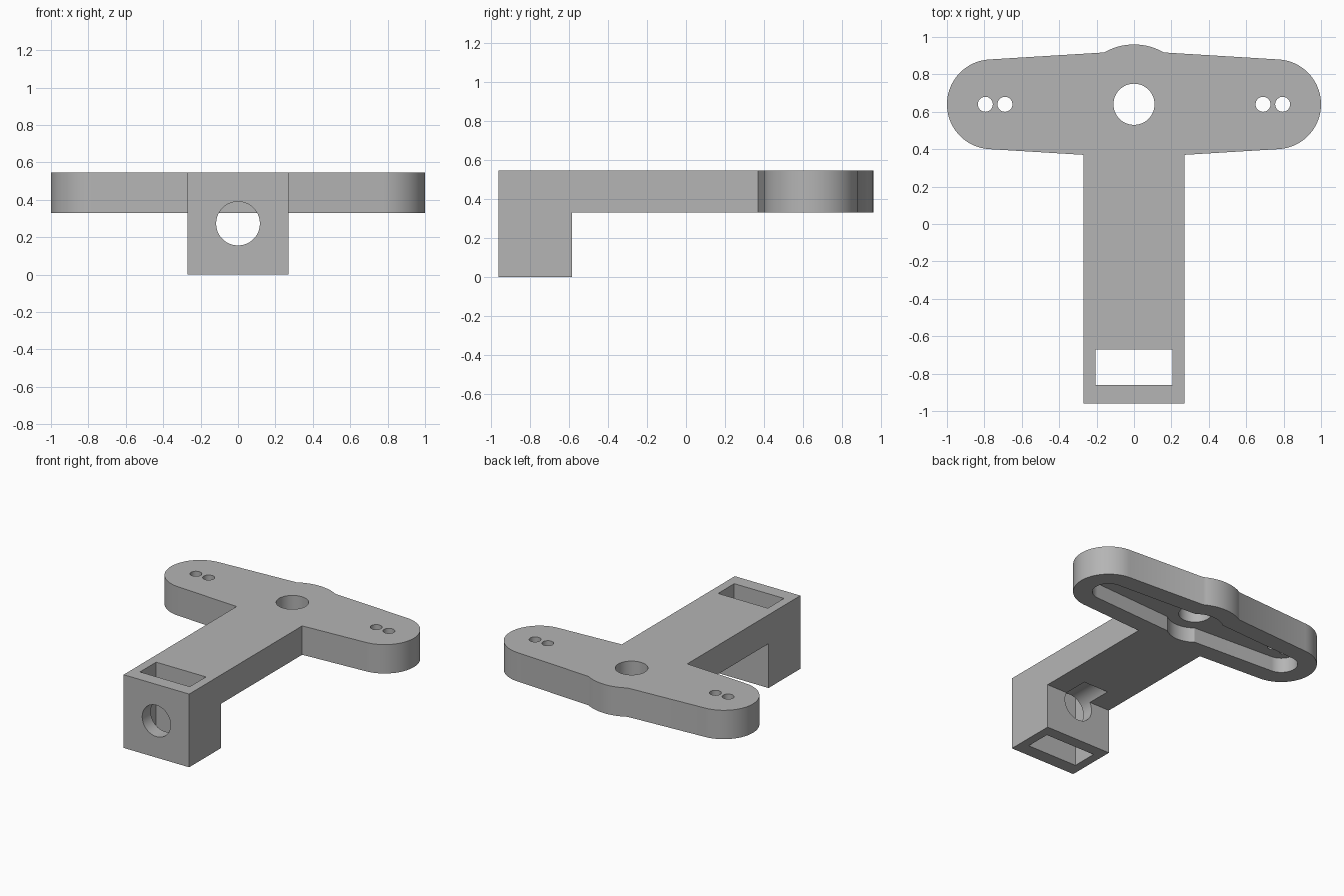
import bpy, bmesh
from math import sin, cos, pi, asin, radians
from mathutils import Vector

cube = bpy.data.objects.get("Cube")
if cube:
    bpy.data.objects.remove(cube)

grey = bpy.data.materials.new("plain grey")
grey.use_nodes = True
grey.diffuse_color = (0.46, 0.46, 0.46, 1)
grey.node_tree.nodes["Principled BSDF"].inputs["Base Color"].default_value = (0.46, 0.46, 0.46, 1)

BOTTOM, TOP = 0.33, 0.545     # plate heights
BAR_Y = 0.64                  # centre line of the crossbar
HALF_ARM = 0.27
FRONT = -0.96


def prism(name, points, direction):
    """Extrude a closed flat outline along a direction."""
    bm = bmesh.new()
    face = bm.faces.new([bm.verts.new(p) for p in points])
    out = bmesh.ops.extrude_face_region(bm, geom=[face])
    verts = [g for g in out["geom"] if isinstance(g, bmesh.types.BMVert)]
    bmesh.ops.translate(bm, verts=verts, vec=Vector(direction))
    bmesh.ops.recalc_face_normals(bm, faces=bm.faces)
    mesh = bpy.data.meshes.new(name)
    bm.to_mesh(mesh)
    bm.free()
    mesh.materials.append(grey)
    obj = bpy.data.objects.new(name, mesh)
    bpy.context.collection.objects.link(obj)
    return obj


def bar_outline(wall, z):
    """Tapered bar with round ends and a round hub, inset by a wall."""
    end, middle, hub = 0.24 - wall, 0.277 - wall, 0.32 - wall
    meet = asin(middle / hub)
    quarter = []
    for i in range(9):
        a = pi / 2 + (meet - pi / 2) * i / 8
        quarter.append((hub * cos(a), hub * sin(a)))
    for i in range(25):
        a = radians(87) * (1 - i / 24)
        quarter.append((0.76 + end * cos(a), end * sin(a)))
    half = quarter + [(x, -y) for x, y in reversed(quarter[:-1])]
    full = half + [(-x, y) for x, y in reversed(half[1:-1])]
    return [(x, y + BAR_Y, z) for x, y in full]


def circle(x, y, z, radius, upright=False, n=48):
    ring = [(radius * cos(2 * pi * i / n), radius * sin(2 * pi * i / n)) for i in range(n)]
    return [(x + u, y, z + v) if upright else (x + u, y + v, z) for u, v in ring]


def combine(target, tool, operation):
    mod = target.modifiers.new(operation.lower(), "BOOLEAN")
    mod.operation, mod.solver, mod.object = operation, "EXACT", tool
    tool.hide_render = True
    bpy.context.view_layer.objects.active = target
    bpy.ops.object.modifier_apply(modifier=mod.name)
    bpy.data.objects.remove(tool)


# Arm with its end block, as one L-shaped side profile
side = [(FRONT, 0), (-0.585, 0), (-0.585, BOTTOM), (0.5, BOTTOM), (0.5, TOP), (FRONT, TOP)]
bracket = prism("bracket", [(-HALF_ARM, y, z) for y, z in side], (2 * HALF_ARM, 0, 0))

# Crossbar
crossbar = prism("crossbar", bar_outline(0, BOTTOM), (0, 0, TOP - BOTTOM))
combine(bracket, crossbar, "UNION")

# Bar-shaped pocket under the crossbar
combine(bracket, prism("pocket", bar_outline(0.13, BOTTOM - 0.1), (0, 0, 0.21)), "DIFFERENCE")

# Hub hole and the pairs of screw holes
for x, radius in ((0, 0.11), (0.795, 0.04), (0.69, 0.04), (-0.69, 0.04), (-0.795, 0.04)):
    combine(bracket, prism("hole", circle(x, BAR_Y, 0.2, radius), (0, 0, 0.5)), "DIFFERENCE")

# Rectangular slot down through the end block
slot = [(-0.205, -0.86, -0.1), (0.205, -0.86, -0.1), (0.205, -0.67, -0.1), (-0.205, -0.67, -0.1)]
combine(bracket, prism("slot", slot, (0, 0, 1)), "DIFFERENCE")

# Round bore through the block, running on into the arm's underside
bore = prism("bore", circle(0, FRONT - 0.1, 0.273, 0.117, True), (0, 0.66, 0))
combine(bracket, bore, "DIFFERENCE")

bpy.ops.object.select_all(action="DESELECT")
bracket.select_set(True)
bpy.context.view_layer.objects.active = bracket
bpy.ops.object.shade_smooth_by_angle(angle=radians(25))
